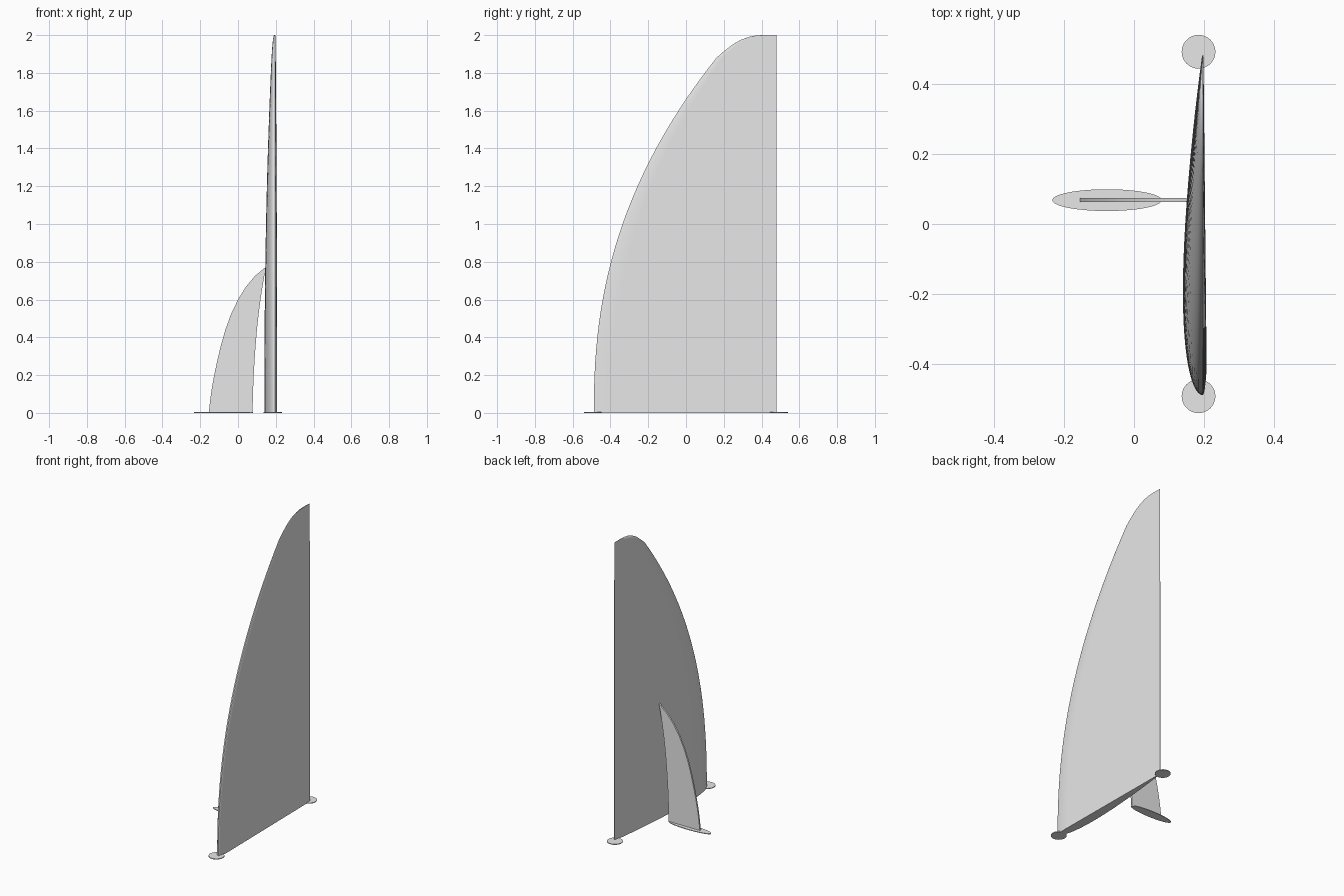
import bpy, bmesh, math

cube = bpy.data.objects.get("Cube")
if cube:
    bpy.data.objects.remove(cube, do_unlink=True)

grey = bpy.data.materials.new("light_grey")
grey.use_nodes = True
colour = (0.8, 0.8, 0.8, 1)
grey.diffuse_color = colour
grey.node_tree.nodes["Principled BSDF"].inputs["Base Color"].default_value = colour


def loft(name, rings):
    """Skin a stack of closed rings and cap both ends."""
    bm = bmesh.new()
    rows = [[bm.verts.new(p) for p in ring] for ring in rings]
    n = len(rows[0])
    for low, high in zip(rows, rows[1:]):
        for i in range(n):
            j = (i + 1) % n
            bm.faces.new((low[i], low[j], high[j], high[i]))
    bm.faces.new(rows[0][::-1])
    bm.faces.new(rows[-1])
    bmesh.ops.recalc_face_normals(bm, faces=bm.faces)
    mesh = bpy.data.meshes.new(name)
    bm.to_mesh(mesh)
    bm.free()
    mesh.materials.append(grey)
    obj = bpy.data.objects.new(name, mesh)
    bpy.context.collection.objects.link(obj)
    bpy.ops.object.select_all(action='DESELECT')
    obj.select_set(True)
    bpy.context.view_layer.objects.active = obj
    bpy.ops.object.shade_smooth_by_angle(angle=math.radians(35))
    return obj


def base_plate(name, x, y, rx, ry, height=0.005):
    turn = [math.tau * i / 64 for i in range(64)]
    return loft(name, [[(x + rx * math.cos(a), y + ry * math.sin(a), z) for a in turn]
                       for z in (0, height)])


# Main blade: asymmetric foil section, scaled towards its straight trailing edge
TRAIL_X, TRAIL_Y, CHORD = 0.196, 0.48, 0.968


def bulged_side(t):
    return -0.056 * (2.969 * t**0.5 - 1.26 * t - 3.516 * t**2
                     + 2.843 * t**3 - 1.036 * t**4) - 0.002 * t


def flat_side(t):
    return 0.012 * min(1, math.sqrt(t / 0.08)) * (1 - t) + 0.002 * t


steps = [(i / 24) ** 2 for i in range(25)]
section = [(bulged_side(t), t) for t in reversed(steps)]
section += [(flat_side(t), t) for t in steps[1:]]

# Leading edge: a power curve, then the rounded tip
edge = [(-0.488 + 0.152 * z**2.3, z) for z in (1.88 * i / 28 for i in range(29))]
edge += [(0.205, 1.918), (0.245, 1.949), (0.29, 1.975), (0.335, 1.991),
         (0.37, 1.998), (0.41, 2.0)]
rings = []
for lead, z in edge:
    s = (TRAIL_Y - lead) / CHORD
    rings.append([(TRAIL_X + x * s, TRAIL_Y - (1 - t) * CHORD * s, z) for x, t in section])
loft("main_blade", rings)

# Side fin: thin upright plate with a swept, curved outline
outer = [(-0.155, 0), (-0.147, 0.07), (-0.137, 0.14), (-0.124, 0.21), (-0.109, 0.28),
         (-0.09, 0.36), (-0.067, 0.44), (-0.038, 0.52), (0, 0.6), (0.04, 0.665),
         (0.09, 0.725), (0.15, 0.775)]
inner = [(0.14, 0.73), (0.125, 0.64), (0.111, 0.54), (0.1, 0.44), (0.091, 0.33),
         (0.084, 0.22), (0.079, 0.1), (0.077, 0)]
loft("side_fin", [[(x, y, z) for x, z in outer + inner] for y in (0.0625, 0.0735)])

# Base plates under the blade ends and the fin
base_plate("front_base_disc", 0.184, -0.491, 0.048, 0.048)
base_plate("rear_base_disc", 0.184, 0.491, 0.048, 0.048)
base_plate("fin_base_plate", -0.077, 0.068, 0.156, 0.031)
